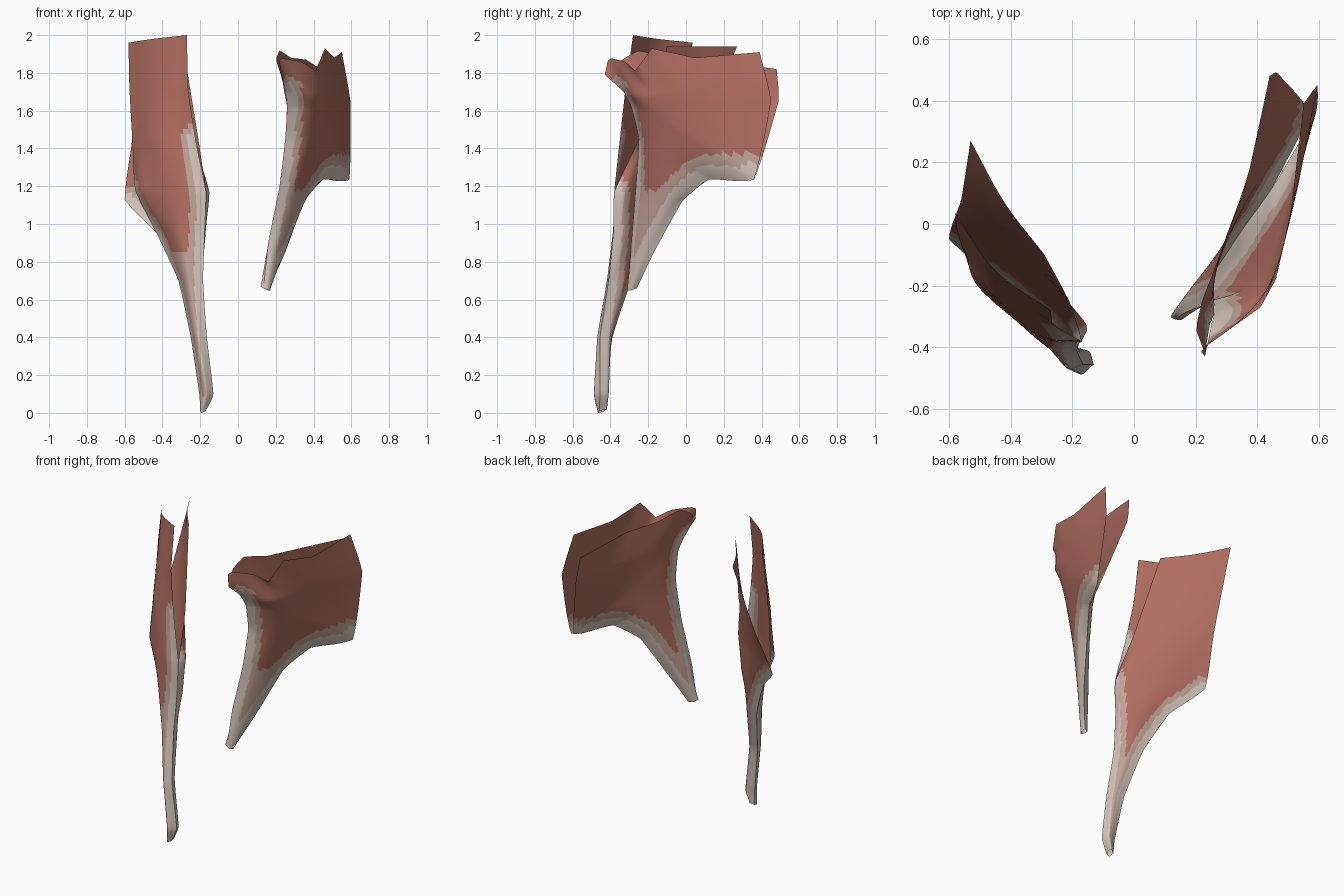
import bpy, bmesh
from mathutils import Vector


def material(name, col):
    m = bpy.data.materials.new(name)
    m.diffuse_color = (*col, 1)
    return m


MATS = [material("muscle_red", (0.43, 0.155, 0.115)),
        material("tendon_pink", (0.53, 0.36, 0.305)),
        material("tendon_pale", (0.64, 0.55, 0.49))]


def spline(pts, steps, k=0.5):
    """Cardinal curve through pts; k = 0 gives straight spans."""
    p = [pts[0] * 2 - pts[1]] + pts + [pts[-1] * 2 - pts[-2]]
    out = []
    for i in range(1, len(p) - 2):
        a, b, c, d = p[i - 1:i + 3]
        for s in range(steps):
            t = s / steps
            m0, m1 = (c - a) * 0.5, (d - b) * 0.5
            smooth = (b * (2 * t ** 3 - 3 * t * t + 1) + m0 * (t ** 3 - 2 * t * t + t)
                      + c * (3 * t * t - 2 * t ** 3) + m1 * (t ** 3 - t * t))
            out.append(b.lerp(c, t).lerp(smooth, k * 2))
    return out + [pts[-1]]


def resample(curve, n):
    """Even spacing along a polyline."""
    acc = [0]
    for a, b in zip(curve, curve[1:]):
        acc.append(acc[-1] + (b - a).length)
    out, k = [], 0
    for i in range(n + 1):
        t = acc[-1] * i / n
        while k < len(acc) - 2 and acc[k + 1] < t:
            k += 1
        f = (t - acc[k]) / max(acc[k + 1] - acc[k], 1e-9)
        out.append(curve[k].lerp(curve[k + 1], min(f, 1)))
    return out


def sheet(name, rows, front_rows, back_rows, front_w, back_w, red_from, flip):
    """Sheet lofted through rows running from the front fold to the back fold.
    Faces near the folds or below red_from are tendon, the rest is muscle."""
    nu, nv = 28, 10
    rows = [resample(spline([Vector(p) for p in r], 8, 0.5 if len(r) < 5 else 0), nu)
            for r in rows]
    cols = [spline([r[i] for r in rows], nv, 0.15) for i in range(nu + 1)]
    front = cols[0][:front_rows * nv + 1]
    back = cols[-1][:back_rows * nv + 1]
    bm = bmesh.new()
    vs = [[bm.verts.new(p) for p in c] for c in cols]
    for i in range(nu):
        for j in range(len(cols[0]) - 1):
            q = [vs[i][j], vs[i + 1][j], vs[i + 1][j + 1], vs[i][j + 1]]
            f = bm.faces.new(q[::-1] if flip else q)
            c = f.calc_center_median()
            d = min(min((c - p).length for p in front) / front_w,
                    min((c - p).length for p in back) / back_w)
            red = d > 1 and c.z > red_from
            f.material_index = 0 if red else 1 if d > 0.6 else 2
            f.smooth = True
    me = bpy.data.meshes.new(name)
    bm.to_mesh(me)
    bm.free()
    for m in MATS:
        me.materials.append(m)
    bpy.context.collection.objects.link(bpy.data.objects.new(name, me))


# long pouch on the left: outer and inner sheets
sheet("left_outer_sheet", [
    [(-.17, -.46, .01), (-.195, -.465, 0), (-.2, -.43, .01)],
    [(-.13, -.455, .1), (-.175, -.488, .1), (-.205, -.425, .1)],
    [(-.165, -.455, .4), (-.22, -.467, .4), (-.25, -.39, .4)],
    [(-.185, -.41, .7), (-.27, -.41, .7), (-.315, -.29, .7)],
    [(-.177, -.385, .95), (-.32, -.37, .95), (-.43, -.19, .95)],
    [(-.17, -.38, 1.17), (-.31, -.36, 1.17), (-.5, -.21, 1.17), (-.545, -.1, 1.18)],
    [(-.225, -.35, 1.45), (-.43, -.26, 1.45), (-.56, -.07, 1.45)],
    [(-.265, -.32, 1.72), (-.44, -.2, 1.72), (-.575, -.015, 1.72)],
    [(-.27, -.28, 2), (-.45, -.15, 1.98), (-.58, .035, 1.96)]],
    6, 5, .085, .07, .86, False)
sheet("left_inner_sheet", [
    [(-.17, -.46, .01), (-.17, -.42, .02), (-.2, -.43, .01)],
    [(-.13, -.455, .1), (-.15, -.41, .1), (-.205, -.425, .1)],
    [(-.165, -.455, .4), (-.185, -.4, .4), (-.25, -.39, .4)],
    [(-.185, -.41, .7), (-.22, -.32, .7), (-.315, -.29, .7)],
    [(-.177, -.385, .95), (-.18, -.32, .95), (-.28, -.24, .95), (-.43, -.19, .95)],
    [(-.17, -.38, 1.17), (-.165, -.31, 1.17), (-.37, -.15, 1.17), (-.6, -.05, 1.13)],
    [(-.21, -.25, 1.45), (-.37, -.08, 1.45), (-.56, .08, 1.45)],
    [(-.29, -.1, 1.94), (-.42, .07, 1.94), (-.53, .27, 1.94)]],
    5, 5, .085, .08, .65, True)

# short, wide pouch on the right: outer and inner sheets
sheet("right_outer_sheet", [
    [(.135, -.31, .66), (.155, -.31, .65), (.17, -.29, .65), (.165, -.26, .66)],
    [(.16, -.29, .9), (.2, -.28, .88), (.24, -.23, .86), (.25, -.17, .85)],
    [(.22, -.265, 1.2), (.29, -.22, 1.15), (.34, -.12, 1.1), (.35, -.02, 1.12)],
    [(.25, -.25, 1.45), (.36, -.2, 1.4), (.43, -.03, 1.32), (.45, .12, 1.235)],
    [(.26, -.29, 1.62), (.4, -.22, 1.6), (.5, .05, 1.45), (.59, .36, 1.235)],
    [(.25, -.33, 1.7), (.41, -.25, 1.68), (.51, .03, 1.68), (.595, .45, 1.65)],
    [(.23, -.43, 1.79), (.215, -.41, 1.88), (.34, -.32, 1.86), (.41, -.27, 1.81),
     (.46, -.18, 1.93), (.51, .05, 1.88), (.55, .39, 1.91)]],
    5, 4, .09, .14, 1.18, False)
sheet("right_inner_sheet", [
    [(.135, -.31, .66), (.12, -.3, .67), (.14, -.27, .66), (.165, -.26, .66)],
    [(.16, -.29, .9), (.165, -.24, .9), (.2, -.19, .87), (.25, -.17, .85)],
    [(.22, -.265, 1.2), (.225, -.19, 1.18), (.28, -.08, 1.14), (.35, -.02, 1.12)],
    [(.25, -.25, 1.45), (.26, -.16, 1.42), (.34, .02, 1.33), (.45, .12, 1.235)],
    [(.26, -.29, 1.62), (.27, -.14, 1.6), (.38, .1, 1.45), (.57, .36, 1.235)],
    [(.245, -.33, 1.7), (.27, -.13, 1.72), (.36, .13, 1.68), (.465, .49, 1.65)],
    [(.23, -.42, 1.79), (.2, -.34, 1.87), (.22, -.25, 1.92), (.28, -.1, 1.88),
     (.36, .11, 1.87), (.44, .48, 1.82)]],
    5, 4, .085, .115, 1.0, True)
